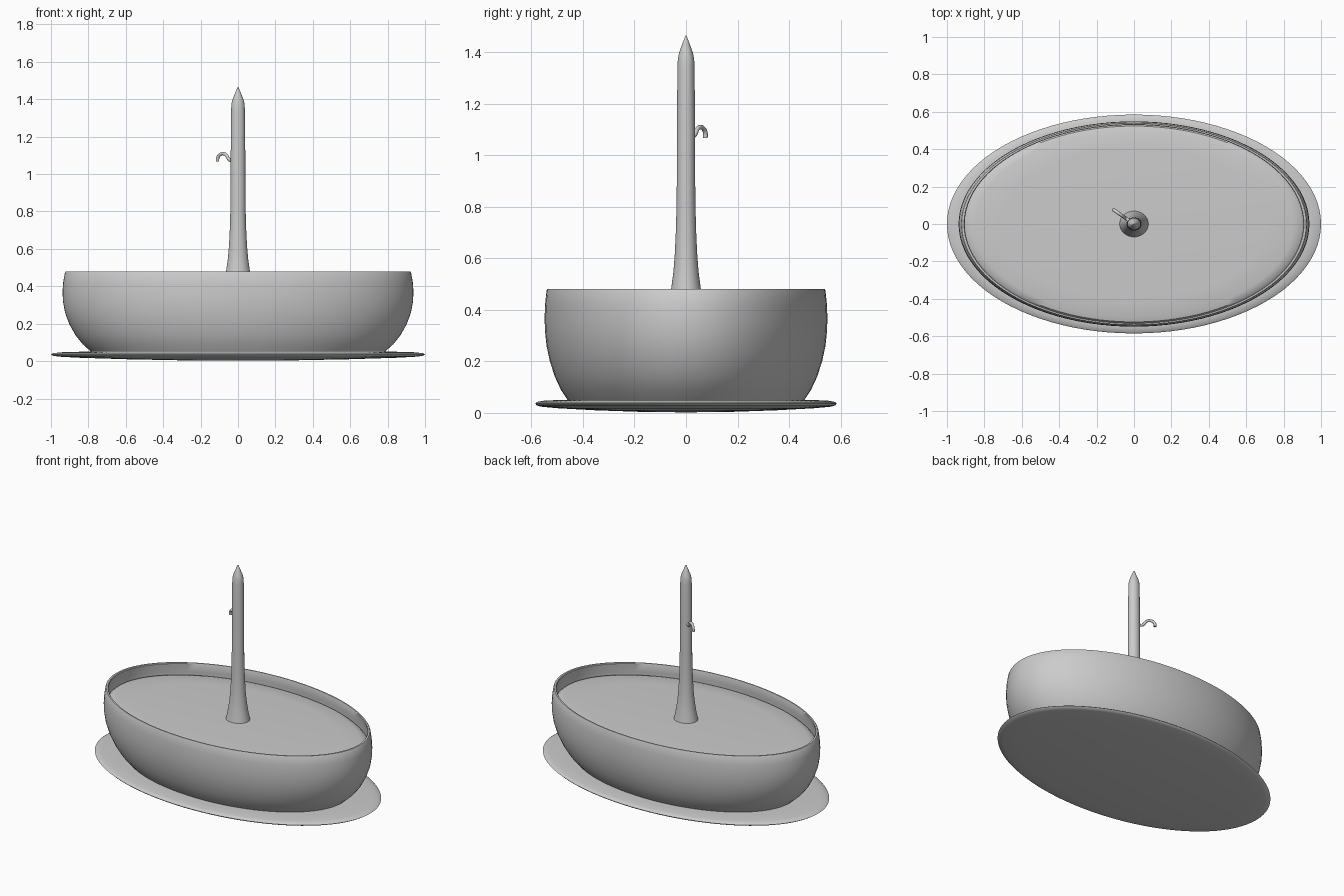
import bpy, bmesh, math
from mathutils import Vector

if "Cube" in bpy.data.objects:
    bpy.data.objects.remove(bpy.data.objects["Cube"])


def lathe(name, profile, ratio=1.0, segs=96, angle=35):
    """Spin a (radius, z) profile into an elliptical solid; radius 0 is a pole."""
    bm = bmesh.new()
    rings = []
    for r, z in profile:
        if r == 0:
            rings.append([bm.verts.new((0, 0, z))] * segs)
        else:
            rings.append([bm.verts.new((r * math.cos(a), r * ratio * math.sin(a), z))
                          for a in (2 * math.pi * i / segs for i in range(segs))])
    for lo, hi in zip(rings, rings[1:]):
        for i in range(segs):
            j = (i + 1) % segs
            bm.faces.new(list(dict.fromkeys((lo[i], lo[j], hi[j], hi[i]))))
    bmesh.ops.recalc_face_normals(bm, faces=bm.faces)
    mesh = bpy.data.meshes.new(name)
    bm.to_mesh(mesh)
    bm.free()
    ob = bpy.data.objects.new(name, mesh)
    bpy.context.collection.objects.link(ob)
    bpy.ops.object.select_all(action='DESELECT')
    ob.select_set(True)
    bpy.context.view_layer.objects.active = ob
    bpy.ops.object.shade_smooth_by_angle(angle=math.radians(angle))
    return ob


OVAL = 0.585

# Thin oval plate with a slightly bulged underside
lathe("base_plate", [(0, 0.002), (0.3, 0.004), (0.6, 0.010), (0.85, 0.018), (0.96, 0.024),
                     (0.99, 0.029), (1.0, 0.036), (0.99, 0.042), (0.95, 0.047),
                     (0.85, 0.050), (0.5, 0.052), (0, 0.052)], OVAL)

# Rounded oval bowl, with inner wall
outer = [(0.785, 0.05), (0.83, 0.09), (0.87, 0.14), (0.903, 0.20), (0.925, 0.26),
         (0.936, 0.32), (0.938, 0.37), (0.935, 0.42), (0.925, 0.475)]
inner = [(r - 0.022, z) for r, z in reversed(outer[1:-1])]
lathe("bowl", [(0, 0.05)] + outer + [(0.921, 0.48), (0.909, 0.48), (0.905, 0.475)]
      + inner + [(0, 0.09)], OVAL)

# Filling surface inside the bowl, softly rounded at the edge
lathe("bowl_filling", [(0, 0.36), (0.89, 0.36), (0.911, 0.375), (0.91, 0.39), (0.895, 0.402),
                       (0.85, 0.410), (0.7, 0.415), (0, 0.415)], OVAL)

# Tapered post with flared foot and pointed tip
lathe("post", [(0, 0.40), (0.080, 0.40), (0.074, 0.43), (0.064, 0.48), (0.054, 0.55),
               (0.048, 0.62), (0.043, 0.72), (0.040, 0.85), (0.039, 1.1), (0.037, 1.34),
               (0.035, 1.375), (0.029, 1.40), (0.014, 1.437), (0.003, 1.462), (0, 1.466)],
      0.9, 32, 40)

# Small hook curling out of the post
direction = Vector((-0.82, 0.57, 0))
path = [(0.025, 1.08), (0.048, 1.073), (0.062, 1.082), (0.075, 1.100), (0.095, 1.109),
        (0.117, 1.104), (0.131, 1.088), (0.133, 1.068)]
curve = bpy.data.curves.new("hook", 'CURVE')
curve.dimensions = '3D'
curve.bevel_depth = 0.009
curve.bevel_resolution = 3
curve.resolution_u = 6
curve.use_fill_caps = True
spline = curve.splines.new('BEZIER')
spline.bezier_points.add(len(path) - 1)
for p, (s, z) in zip(spline.bezier_points, path):
    p.co = direction * s + Vector((0, 0, z))
    p.handle_left_type = p.handle_right_type = 'AUTO'
hook = bpy.data.objects.new("hook", curve)
bpy.context.collection.objects.link(hook)
